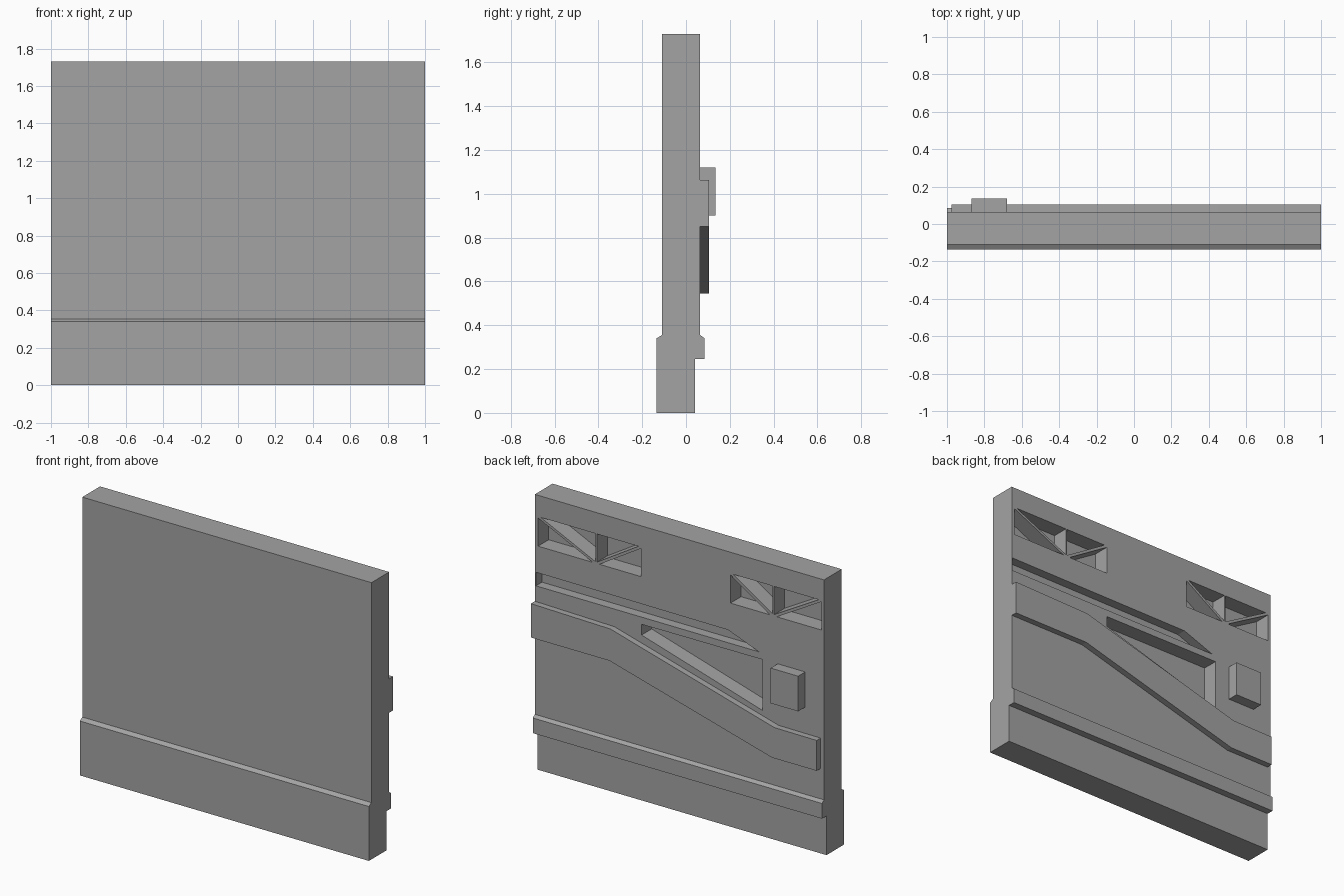
import bpy
import bmesh
from mathutils import Vector

cube = bpy.data.objects.get("Cube")
if cube:
    bpy.data.objects.remove(cube, do_unlink=True)

grey = bpy.data.materials.new("plain_grey")
grey.use_nodes = True
colour = (0.37, 0.37, 0.37, 1)
grey.diffuse_color = colour
grey.node_tree.nodes["Principled BSDF"].inputs["Base Color"].default_value = colour

BACK = 0.065    # back face of the panel


def add_prism(bm, outline, shift):
    """Extrude a closed outline of 3D points along a vector."""
    face = bm.faces.new([bm.verts.new(p) for p in outline])
    result = bmesh.ops.extrude_face_region(bm, geom=[face], use_keep_orig=True)
    moved = [g for g in result["geom"] if isinstance(g, bmesh.types.BMVert)]
    bmesh.ops.translate(bm, verts=moved, vec=Vector(shift))


def make_object(name, prisms):
    bm = bmesh.new()
    for outline, shift in prisms:
        add_prism(bm, outline, shift)
    bmesh.ops.recalc_face_normals(bm, faces=bm.faces)
    mesh = bpy.data.meshes.new(name)
    bm.to_mesh(mesh)
    bm.free()
    mesh.materials.append(grey)
    obj = bpy.data.objects.new(name, mesh)
    bpy.context.collection.objects.link(obj)
    return obj


def raised(xz, height):
    """Plate standing out from the back face."""
    return [(x, BACK - 0.005, z) for x, z in xz], (0, height + 0.005, 0)


def pocket(xz, depth):
    """Cutter sunk into the back face."""
    return [(x, BACK - depth, z) for x, z in xz], (0, depth + 0.05, 0)


# Panel with its thicker skirting, as one profile along x
half = [(0.04, 0), (0.04, 0.245), (0.085, 0.245), (0.085, 0.34), (BACK, 0.355),
        (BACK, 1.73), (-0.11, 1.73), (-0.11, 0.355), (-0.135, 0.34), (-0.135, 0)]
panel = make_object("wall_panel", [([(-1, y, z) for y, z in half], (2, 0, 0))])

# Truss windows: each half is two triangles either side of a diagonal bar
cuts = []
TOP, LOW = 1.597, 1.412
for outer, middle in ((0.978, 0.581), (0.265, 0.571), (-0.353, -0.645), (-0.982, -0.655)):
    side = 0.018 if outer > middle else -0.018
    rise = 0.009
    cuts.append(pocket([(outer - side, TOP), (middle, TOP), (middle, LOW + rise)], 0.105))
    cuts.append(pocket([(outer, TOP - rise), (outer, LOW), (middle + side, LOW)], 0.105))

# Long groove and wedge-shaped recess
cuts.append(pocket([(0.993, 1.245), (-0.336, 1.24), (-0.55, 1.16), (0.993, 1.16)], 0.06))
cuts.append(pocket([(0.262, 1.115), (-0.576, 1.118), (-0.576, 0.80), (0.262, 1.048)], 0.1))

cutter = make_object("recess_cutter", cuts)
cutter.hide_render = True
boolean = panel.modifiers.new("recesses", "BOOLEAN")
boolean.operation = "DIFFERENCE"
boolean.solver = "EXACT"
boolean.object = cutter

# Bake the recesses and discard the cutter
graph = bpy.context.evaluated_depsgraph_get()
carved = bpy.data.meshes.new_from_object(panel.evaluated_get(graph))
panel.modifiers.clear()
panel.data = carved
bpy.data.objects.remove(cutter, do_unlink=True)

# Raised band that steps down across the back
make_object("stepped_band", [raised(
    [(1, 1.062), (0.45, 1.05), (-0.685, 0.737), (-0.977, 0.735),
     (-0.977, 0.545), (-0.667, 0.545), (0.457, 0.85), (1, 0.85)], 0.039)])

# Small box on the back
make_object("back_box", [raised(
    [(-0.87, 0.9), (-0.68, 0.9), (-0.68, 1.12), (-0.87, 1.12)], 0.07)])
